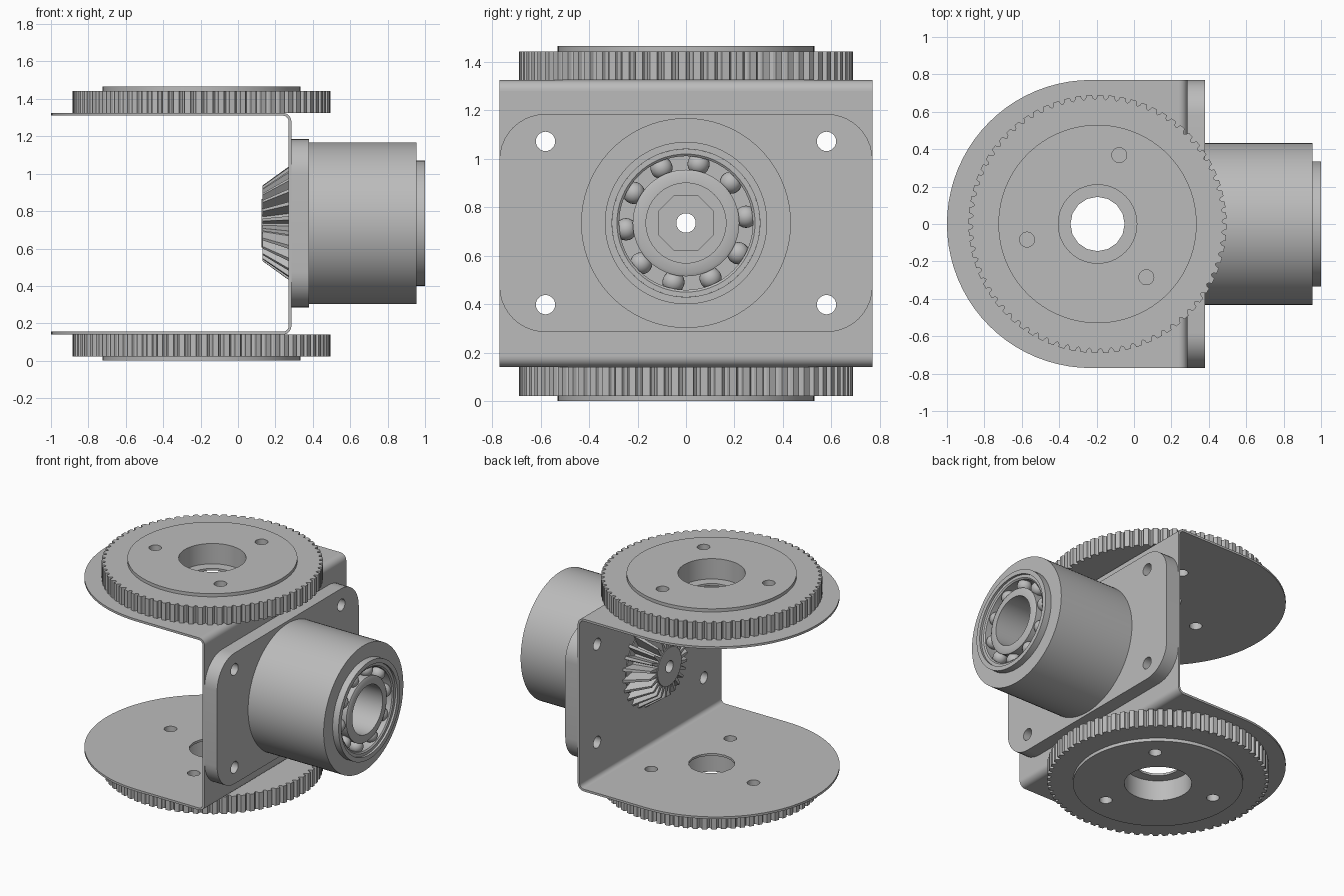
import bpy, bmesh
from math import sin, cos, pi, radians, tau
from mathutils import Matrix, Vector

if "Cube" in bpy.data.objects:
    bpy.data.objects.remove(bpy.data.objects["Cube"], do_unlink=True)

grey = bpy.data.materials.new("machined_grey")
grey.use_nodes = True
grey.diffuse_color = (0.5, 0.5, 0.5, 1)
grey.node_tree.nodes["Principled BSDF"].inputs["Base Color"].default_value = (0.5, 0.5, 0.5, 1)

HEIGHT = 1.465          # overall height
AXIS_Z = 0.735          # height of the horizontal shaft
DISC_X = -0.195         # x of the vertical axis
HALF = 0.77             # half width of the bracket
SHEET = 0.015           # sheet thickness
BEND = 0.045            # outer bend radius
WALL_X = 0.285          # outer face of the bracket wall

# local z runs along world x, local xy becomes world yz, centred on the shaft
SHAFT = Matrix(((0, 0, 1, 0), (1, 0, 0, 0), (0, 1, 0, AXIS_Z), (0, 0, 0, 1)))
# turns a lower part over onto the upper side
FLIP = Matrix.Translation((0, 0, HEIGHT)) @ Matrix.Rotation(pi, 4, 'X')
# local xy becomes world xz, extruded along y
ALONG_Y = Matrix.Rotation(pi / 2, 4, 'X')


def finish(name, bm, matrix):
    bmesh.ops.recalc_face_normals(bm, faces=bm.faces[:])
    bm.transform(matrix)
    mesh = bpy.data.meshes.new(name)
    bm.to_mesh(mesh)
    bm.free()
    mesh.materials.append(grey)
    mesh.shade_smooth()
    mesh.set_sharp_from_angle(angle=radians(30))
    obj = bpy.data.objects.new(name, mesh)
    bpy.context.scene.collection.objects.link(obj)
    return obj


def circle(r, x=0, y=0, n=64, start=0):
    return [(x + r * cos(start + tau * i / n), y + r * sin(start + tau * i / n)) for i in range(n)]


def arc(r, x, y, a0, a1, n=10):
    return [(x + r * cos(radians(a0 + (a1 - a0) * i / n)),
             y + r * sin(radians(a0 + (a1 - a0) * i / n))) for i in range(n + 1)]


def toothed(count, tooth):
    """Outline repeating (fraction of pitch, radius) points."""
    return [(r * cos(tau * (i + f) / count), r * sin(tau * (i + f) / count))
            for i in range(count) for f, r in tooth]


def prism(name, loops, z0, z1, matrix=Matrix(), taper=1.0):
    """Extrude an outline with holes from z0 to z1; taper scales the z0 end."""
    bm = bmesh.new()
    ends = []
    for z, s in ((z0, taper), (z1, 1.0)):
        rings, edges = [], []
        for loop in loops:
            ring = [bm.verts.new((x * s, y * s, z)) for x, y in loop]
            edges += [bm.edges.new((ring[i - 1], ring[i])) for i in range(len(ring))]
            rings.append(ring)
        bmesh.ops.triangle_fill(bm, edges=edges, use_beauty=True, normal=Vector((0, 0, 1)))
        ends.append(rings)
    for low, high in zip(*ends):
        for i in range(len(low)):
            bm.faces.new((low[i - 1], low[i], high[i], high[i - 1]))
    return finish(name, bm, matrix)


def lathe(name, profile, matrix=SHAFT, n=64):
    """Revolve a closed (axial, radius) profile."""
    bm = bmesh.new()
    rings = [[bm.verts.new((r * cos(tau * i / n), r * sin(tau * i / n), z)) for i in range(n)]
             for z, r in profile]
    for k in range(len(rings)):
        a, b = rings[k - 1], rings[k]
        for i in range(n):
            bm.faces.new((a[i - 1], a[i], b[i], b[i - 1]))
    return finish(name, bm, matrix)


# Pulley discs and bracket plates, lower and upper
pin_holes = [circle(0.04, DISC_X + 0.386 * cos(radians(a)), 0.386 * sin(radians(a)), 24)
             for a in (-72.5, 47.5, 167.5)]
bore = circle(0.21, DISC_X)
groove = ((0, 0.69), (0.5, 0.69), (0.58, 0.674), (0.75, 0.665), (0.92, 0.674))
pulley = [(x + DISC_X, y) for x, y in toothed(72, groove)]
bend_x = WALL_X - BEND
plate = arc(HALF, HALF - 1, 0, 90, 270, 40) + [(bend_x, -HALF), (bend_x, HALF)]
plate_z = 0.14
bend_z = plate_z + BEND
bend = arc(BEND, bend_x, bend_z, -90, 0) + arc(BEND - SHEET, bend_x, bend_z, 0, -90)

for side, place in (("lower", Matrix()), ("upper", FLIP)):
    prism(side + "_boss", [circle(0.53, DISC_X, n=96), bore] + pin_holes, 0, 0.022, place)
    prism(side + "_pulley", [pulley, bore] + pin_holes, 0.022, plate_z, place)
    prism(side + "_bracket_plate", [plate, circle(0.145, DISC_X, n=16)] + pin_holes,
          plate_z, plate_z + SHEET, place)
    prism(side + "_bracket_bend", [bend], -HALF, HALF, place @ ALONG_Y)

# Bracket wall and mounting flange share the bolt holes
bolts = [circle(0.04, sy * 0.58, sz * 0.337, 24) for sy in (-1, 1) for sz in (-1, 1)]
low, high = bend_z - AXIS_Z, HEIGHT - bend_z - AXIS_Z
wall = [(-HALF, low), (HALF, low), (HALF, high), (-HALF, high)]
prism("bracket_wall", [wall, circle(0.27)] + bolts, WALL_X - SHEET, WALL_X, SHAFT)

cy, cz, cr = HALF - 0.19, 0.45 - 0.19, 0.19
flange = (arc(cr, cy, cz, 0, 90) + arc(cr, -cy, cz, 90, 180)
          + arc(cr, -cy, -cz, 180, 270) + arc(cr, cy, -cz, 270, 360))
prism("mounting_flange", [flange, circle(0.27)] + bolts, WALL_X, 0.38, SHAFT)

# Cylindrical housing with a stepped nose
lathe("housing", [(0.38, 0.27), (0.38, 0.433), (0.955, 0.433), (0.955, 0.335), (1.0, 0.335),
                  (1.0, 0.305), (0.86, 0.305), (0.86, 0.27)], n=96)

# Ball bearing
lathe("bearing_outer_ring", [(0.87, 0.305), (0.985, 0.305), (0.985, 0.285), (0.978, 0.276),
                             (0.87, 0.276)])
lathe("bearing_inner_sleeve", [(0.32, 0.165), (0.985, 0.165), (0.985, 0.206), (0.978, 0.22),
                               (0.87, 0.22), (0.87, 0.205), (0.32, 0.205)])
lathe("bearing_back", [(0.87, 0.21), (0.87, 0.3), (0.88, 0.3), (0.88, 0.21)])
bm = bmesh.new()
for i in range(10):
    a = radians(6 + 36 * i)
    bmesh.ops.create_uvsphere(bm, u_segments=20, v_segments=12, radius=0.046,
                              matrix=Matrix.Translation((0.249 * cos(a), 0.249 * sin(a), 0.935)))
finish("bearing_balls", bm, SHAFT)

# Bevel gear with hub and shaft end
tooth = ((0, 0.205), (0.3, 0.205), (0.52, 0.31), (0.78, 0.31))
prism("bevel_gear", [toothed(24, tooth), circle(0.1)], 0.13, 0.28, SHAFT, taper=0.65)
lathe("bevel_gear_hub", [(0.125, 0.04), (0.125, 0.13), (0.27, 0.13), (0.27, 0.26), (0.32, 0.26),
                         (0.32, 0.04)])
prism("shaft_end", [circle(0.125, n=8, start=pi / 8), circle(0.04)], 0.32, 0.35, SHAFT)
